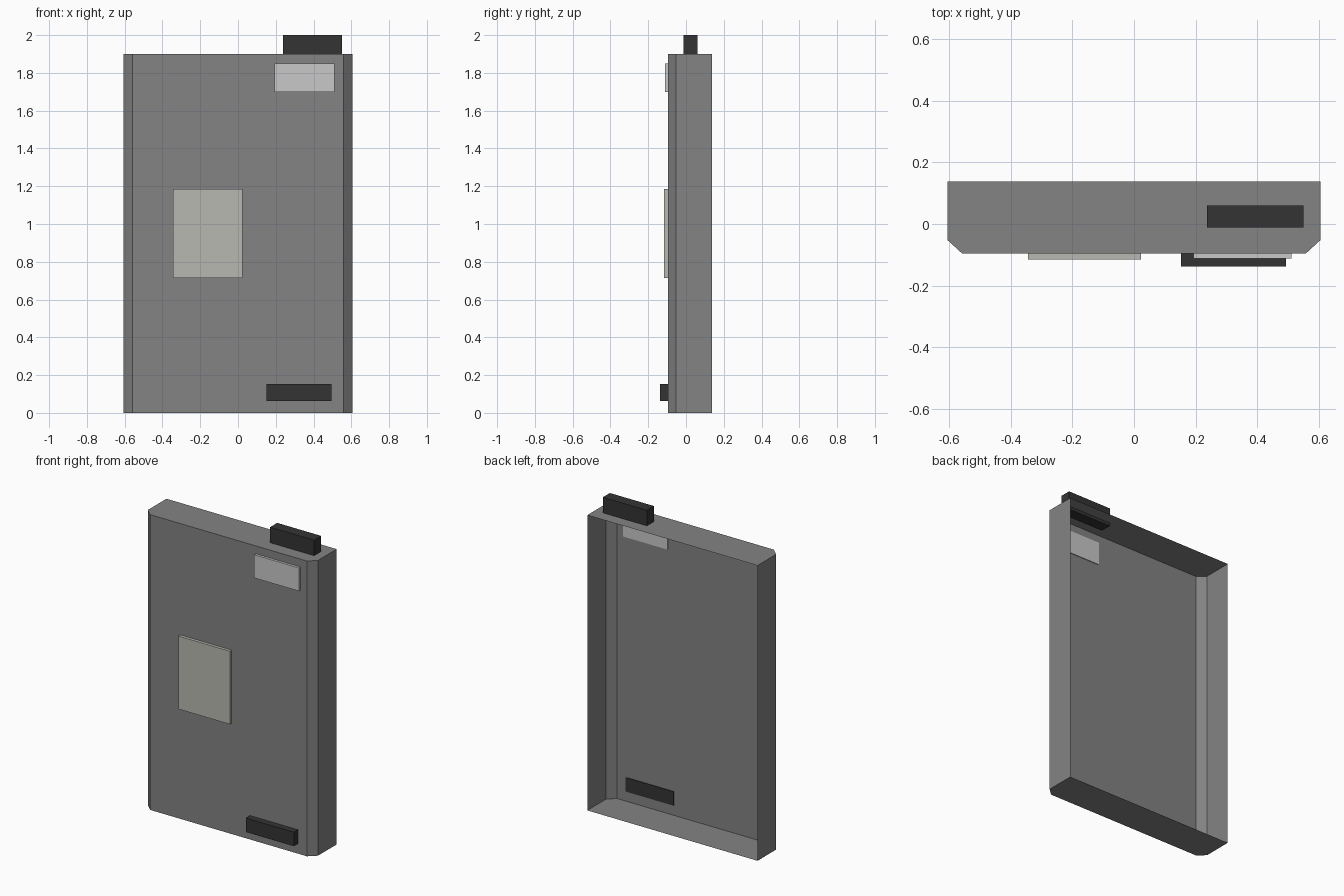
import bpy, bmesh

if "Cube" in bpy.data.objects:
    bpy.data.objects.remove(bpy.data.objects["Cube"])


def material(name, rgb):
    m = bpy.data.materials.new(name)
    m.diffuse_color = (*rgb, 1.0)
    m.use_nodes = True
    m.node_tree.nodes["Principled BSDF"].inputs["Base Color"].default_value = m.diffuse_color
    return m


grey = material("mid_grey", (0.227, 0.227, 0.227))
light = material("light_grey", (0.578, 0.578, 0.578))
warm = material("warm_grey", (0.479, 0.479, 0.44))
black = material("near_black", (0.034, 0.034, 0.034))


def finish(name, bm, mat):
    me = bpy.data.meshes.new(name)
    bm.to_mesh(me)
    bm.free()
    me.materials.append(mat)
    ob = bpy.data.objects.new(name, me)
    bpy.context.collection.objects.link(ob)
    return ob


def box(name, xs, ys, zs, mat):
    bm = bmesh.new()
    bmesh.ops.create_cube(bm, size=1.0)
    for v in bm.verts:
        v.co = [r[0] if c < 0 else r[1] for c, r in zip(v.co, (xs, ys, zs))]
    finish(name, bm, mat)


# Door shell: chamfered profile extruded upwards, open at the back
FRONT, TOP = -0.096, 1.9
profile = [(0.606, 0.138), (-0.606, 0.138), (-0.606, -0.052),
           (-0.558, FRONT), (0.558, FRONT), (0.606, -0.052)]
bm = bmesh.new()
base = bm.faces.new([bm.verts.new((x, y, 0)) for x, y in profile])
ext = bmesh.ops.extrude_face_region(bm, geom=[base], use_keep_orig=True)
for v in ext["geom"]:
    if isinstance(v, bmesh.types.BMVert):
        v.co.z = TOP
bmesh.ops.recalc_face_normals(bm, faces=bm.faces[:])
back = [f for f in bm.faces if f.normal.y > 0.9]
bmesh.ops.delete(bm, geom=back, context='FACES_ONLY')
finish("door_shell", bm, grey)

# Fittings: the hinge blocks and upper plate sink slightly through the shell
box("top_hinge_block", (0.237, 0.55), (-0.012, 0.06), (TOP - 0.02, 2.0), black)
box("lower_block", (0.152, 0.494), (-0.138, FRONT + 0.005), (0.064, 0.154), black)
box("upper_plate", (0.194, 0.511), (-0.112, FRONT + 0.005), (1.70, 1.849), light)
box("notice_plate", (-0.344, 0.023), (-0.116, FRONT - 0.0005), (0.714, 1.184), warm)
